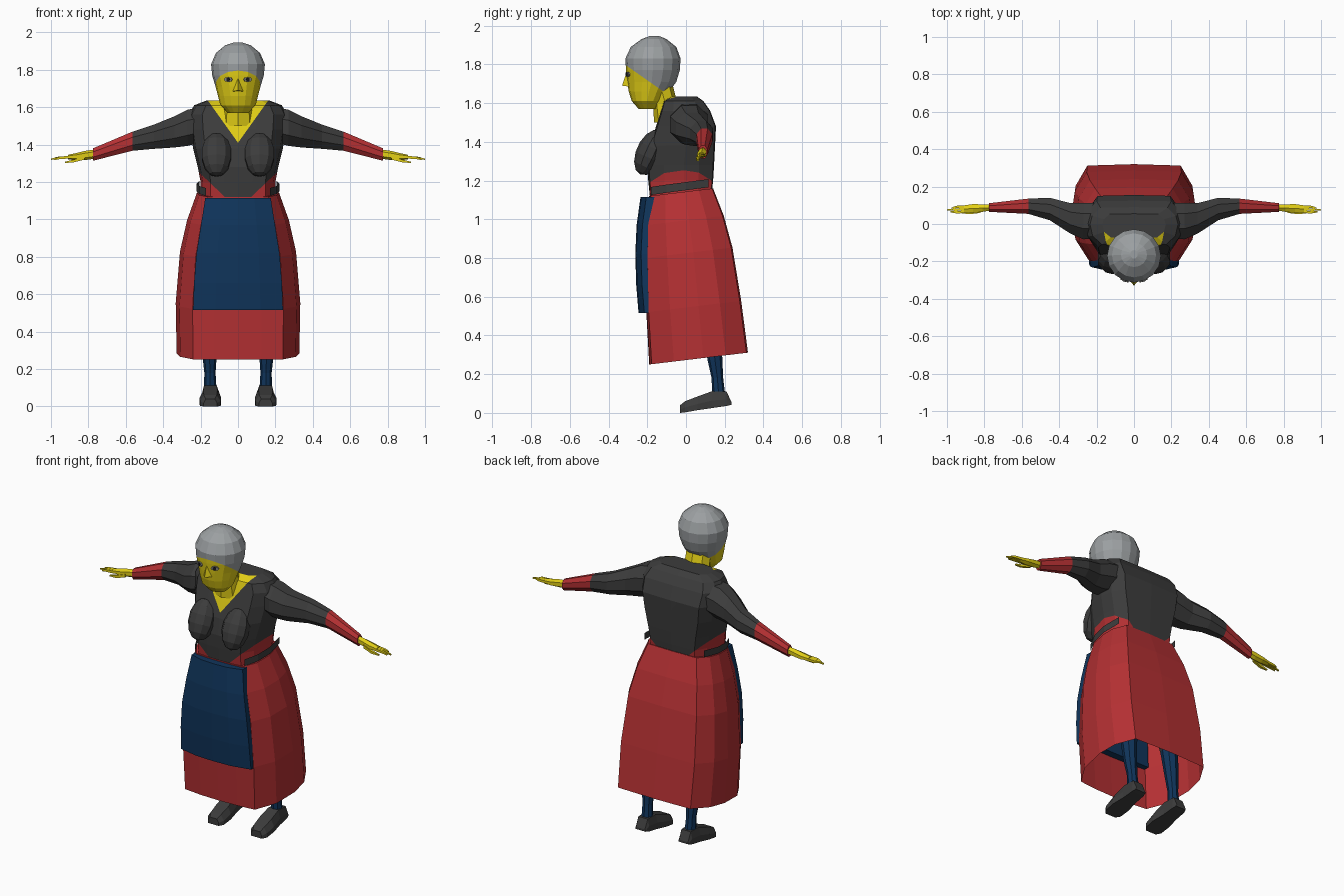
import bpy, bmesh, math
from mathutils import Vector, Matrix

if "Cube" in bpy.data.objects:
    bpy.data.objects.remove(bpy.data.objects["Cube"])

COLOURS = {
    "red_cloth": (0.46, 0.03, 0.033), "dark_cloth": (0.045, 0.045, 0.045),
    "blue_cloth": (0.005, 0.035, 0.105), "skin": (0.76, 0.62, 0.008),
    "grey_hair": (0.33, 0.35, 0.36), "eye_grey": (0.22, 0.22, 0.2),
    "pupil_black": (0.01, 0.01, 0.012)}
MATS = {}
for key, rgb in COLOURS.items():
    MATS[key] = bpy.data.materials.new(key)
    MATS[key].diffuse_color = (*rgb, 1)


def finish(name, bm, colours, mirror=False):
    bmesh.ops.recalc_face_normals(bm, faces=bm.faces)
    me = bpy.data.meshes.new(name)
    bm.to_mesh(me)
    bm.free()
    ob = bpy.data.objects.new(name, me)
    bpy.context.collection.objects.link(ob)
    for c in colours:
        me.materials.append(MATS[c])
    if mirror:
        ob.modifiers.new("mirror", "MIRROR")
    return ob


def loft(rings, start=True, end=True, closed=True):
    bm = bmesh.new()
    vs = [[bm.verts.new(p) for p in r] for r in rings]
    n = len(vs[0])
    for a, b in zip(vs, vs[1:]):
        for i in range(n if closed else n - 1):
            j = (i + 1) % n
            bm.faces.new((a[i], a[j], b[j], b[i]))
    if start:
        bm.faces.new(vs[0])
    if end:
        bm.faces.new(vs[-1])
    return bm


def body_ring(half, z, hw, yf, yb, tilt=0.0):
    """Symmetric horizontal section from a half outline (u 0..1, v -1..1)."""
    pts = half + [(-u, v) for u, v in half[-2:0:-1]]
    out = []
    for u, v in pts:
        y = (yf + yb) / 2 + v * (yb - yf) / 2
        out.append((u * hw, y, z + tilt * (y - yf)))
    return out


def tube_ring(x, y, z, ry, rz, n=8):
    return [(x, y + ry * math.cos((i + .5) * math.tau / n),
             z + rz * math.sin((i + .5) * math.tau / n)) for i in range(n)]


def split(bm, point, normal, side=0):
    """Cut the mesh (or just one half of it) along a plane."""
    fs = [f for f in bm.faces if side == 0 or f.calc_center_median().x * side > 0]
    es = {e for f in fs for e in f.edges}
    vs = {v for f in fs for v in f.verts}
    bmesh.ops.bisect_plane(bm, geom=fs + list(es) + list(vs), dist=1e-5,
                           plane_co=point, plane_no=normal)


BOXY = [(0, -1), (.38, -.99), (.73, -.95), (.94, -.5), (1, .1), (.95, .55), (.76, .97), (0, 1)]
ROUND = [(math.sin(i * math.pi / 8), -math.cos(i * math.pi / 8)) for i in range(9)]

# Skirt, open at the hem
skirt = [(.25, .328, -.19, .32), (.52, .333, -.205, .285), (.8, .31, -.21, .24),
         (.97, .272, -.205, .195), (1.12, .22, -.19, .14)]
finish("skirt", loft([body_ring(BOXY, *r, tilt=.12) for r in skirt], start=False), ["red_cloth"])

# Apron
apron = []
for z, hw, yf in [(.515, .24, -.245), (.66, .235, -.257), (.82, .222, -.262),
                  (.97, .198, -.255), (1.115, .175, -.235)]:
    h = [(0, yf), (hw * .5, yf + .005), (hw, yf + .03), (hw, -.16)]
    apron.append([(x, y, z) for x, y in h] + [(-x, y, z) for x, y in h[:0:-1]])
finish("apron", loft(apron), ["blue_cloth"])

# Torso with neckline and waist sides coloured by cut lines
rows = [(1.1, .2, -.185, .13), (1.2, .2, -.195, .14), (1.28, .215, -.2, .145),
        (1.38, .24, -.185, .15), (1.48, .255, -.155, .155), (1.56, .262, -.13, .125),
        (1.61, .235, -.115, .09), (1.635, .17, -.075, .055)]
bm = loft([body_ring(BOXY, *r) for r in rows])
for s in (1, -1):
    split(bm, (0, 0, 1.41), (-1.4 * s, 0, 1), s)
    split(bm, (.07 * s, 0, 1.12), (-.95 * s, 0, 1), s)
for f in bm.faces:
    c = f.calc_center_median()
    if c.z > 1.41 + 1.4 * abs(c.x) and c.y < -.06:
        f.material_index = 1
    elif c.z < 1.12 + .95 * (abs(c.x) - .07) and c.z < 1.28:
        f.material_index = 2
finish("blouse", bm, ["dark_cloth", "skin", "red_cloth"])

# Bust
bm = bmesh.new()
bmesh.ops.create_uvsphere(bm, u_segments=10, v_segments=7, radius=1,
                          matrix=Matrix.Translation((.115, -.185, 1.345))
                          @ Matrix.Rotation(-.42, 4, 'X') @ Matrix.Diagonal((.083, .072, .125, 1)))
finish("bust", bm, ["dark_cloth"], True)

# Waistband strips on the hips
band = [(.17, -.18, 1.125), (.208, -.1, 1.137), (.222, .0, 1.15), (.205, .115, 1.165)]
finish("waistband", loft([band, [(x, y, z + .042) for x, y, z in band]],
                         False, False, closed=False), ["dark_cloth"], True)

# Neck
finish("neck", loft([body_ring(ROUND[::2], *r) for r in
       [(1.5, .09, -.165, .0), (1.6, .082, -.17, -.045), (1.7, .08, -.2, -.07)]]), ["skin"])

# Head: hair above a sloping hairline, face below
head = [(1.57, .055, -.245, -.15), (1.61, .094, -.28, -.12), (1.66, .107, -.296, -.085),
        (1.71, .12, -.304, -.05), (1.77, .138, -.31, -.032), (1.83, .144, -.313, -.028),
        (1.89, .118, -.285, -.05), (1.93, .07, -.23, -.1), (1.947, .02, -.185, -.14)]
bm = loft([body_ring(ROUND, *r) for r in head])
split(bm, (0, -.31, 1.795), (0, .7, 1))
for f in bm.faces:
    c = f.calc_center_median()
    f.material_index = int(c.z > 1.795 - .7 * (c.y + .31))
finish("head", bm, ["skin", "grey_hair"])

# Nose
bm = bmesh.new()
a, b, c, d = [bm.verts.new(p) for p in
              [(0, -.305, 1.765), (.028, -.295, 1.685), (-.028, -.295, 1.685), (0, -.33, 1.69)]]
for tri in ((a, b, d), (a, d, c), (b, c, d)):
    bm.faces.new(tri)
finish("nose", bm, ["skin"])


# Eyes and pupils as thin plates following the face
def plate(name, x, y, z, rx, rz, colour):
    bm = bmesh.new()
    bmesh.ops.create_cone(bm, cap_ends=True, segments=8, radius1=1, radius2=1, depth=1,
                          matrix=Matrix.Translation((x, y, z)) @ Matrix.Rotation(.38, 4, 'Z')
                          @ Matrix.Rotation(math.pi / 2, 4, 'X') @ Matrix.Diagonal((rx, rz, .008, 1)))
    finish(name, bm, [colour], True)


plate("eye", .052, -.301, 1.748, .024, .013, "eye_grey")
plate("pupil", .052, -.304, 1.748, .01, .01, "pupil_black")

# Sleeves: dark upper part, red cuff from the elbow
arm = [(.17, .02, 1.51, .1, .1), (.27, .015, 1.49, .105, .105), (.34, .03, 1.468, .088, .09),
       (.45, .08, 1.442, .065, .07), (.565, .095, 1.418, .044, .055), (.775, .088, 1.347, .025, .036)]
bm = loft([tube_ring(*r) for r in arm])
for f in bm.faces:
    f.material_index = int(f.calc_center_median().x > .565)
finish("sleeve", bm, ["dark_cloth", "red_cloth"], True)

# Hand: palm, three fingers and a thumb
finish("palm", loft([tube_ring(*r, n=6) for r in
       [(.76, .088, 1.35, .017, .024), (.81, .085, 1.343, .023, .025),
        (.86, .083, 1.336, .027, .02), (.91, .08, 1.333, .022, .012)]]), ["skin"], True)
for i, (dy, tip, tz) in enumerate([(-.014, .98, 1.32), (0, 1.0, 1.322), (.014, .975, 1.33)]):
    finish(f"finger_{i + 1}", loft([tube_ring(*r, n=4) for r in
           [(.89, .08 + dy, 1.333, .01, .011), (.95, .077 + dy, 1.33, .009, .009),
            (tip, .075 + dy * .7, tz, .005, .005)]]), ["skin"], True)
finish("thumb", loft([tube_ring(*r, n=4) for r in
       [(.82, .068, 1.33, .012, .014), (.88, .06, 1.312, .011, .01),
        (.925, .062, 1.305, .006, .005)]]), ["skin"], True)

# Legs: blue stockings, dark above
leg = []
for x, y, z, r in [(.148, .17, .08, .034), (.15, .162, .18, .03), (.152, .15, .27, .038),
                   (.15, .13, .45, .05), (.13, .06, .8, .075)]:
    leg.append([(x + r * math.cos(i * math.tau / 8), y + r * math.sin(i * math.tau / 8), z)
                for i in range(8)])
bm = loft(leg)
for f in bm.faces:
    f.material_index = int(f.calc_center_median().z > .45)
finish("leg", bm, ["blue_cloth", "dark_cloth"], True)

# Shoes: sections from heel to toe (y, sole z, top z, sole half width, top half width)
shoe = []
for y, z0, z1, w0, w1 in [(.235, .042, .055, .035, .03), (.21, .036, .11, .042, .032),
                          (.135, .025, .112, .046, .034), (.06, .014, .085, .058, .038),
                          (-.005, .003, .06, .055, .034), (-.03, .0, .04, .036, .024)]:
    x, zm = .148, z0 + (z1 - z0) * .45
    shoe.append([(x - w0, y, z0), (x + w0, y, z0), (x + w0, y, zm),
                 (x + w1, y, z1), (x - w1, y, z1), (x - w0, y, zm)])
finish("shoe", loft(shoe), ["dark_cloth"], True)

for m in bpy.data.materials:
    if m.users and not m.is_grease_pencil:
        m.use_nodes = True
        m.node_tree.nodes["Principled BSDF"].inputs["Base Color"].default_value = m.diffuse_color
